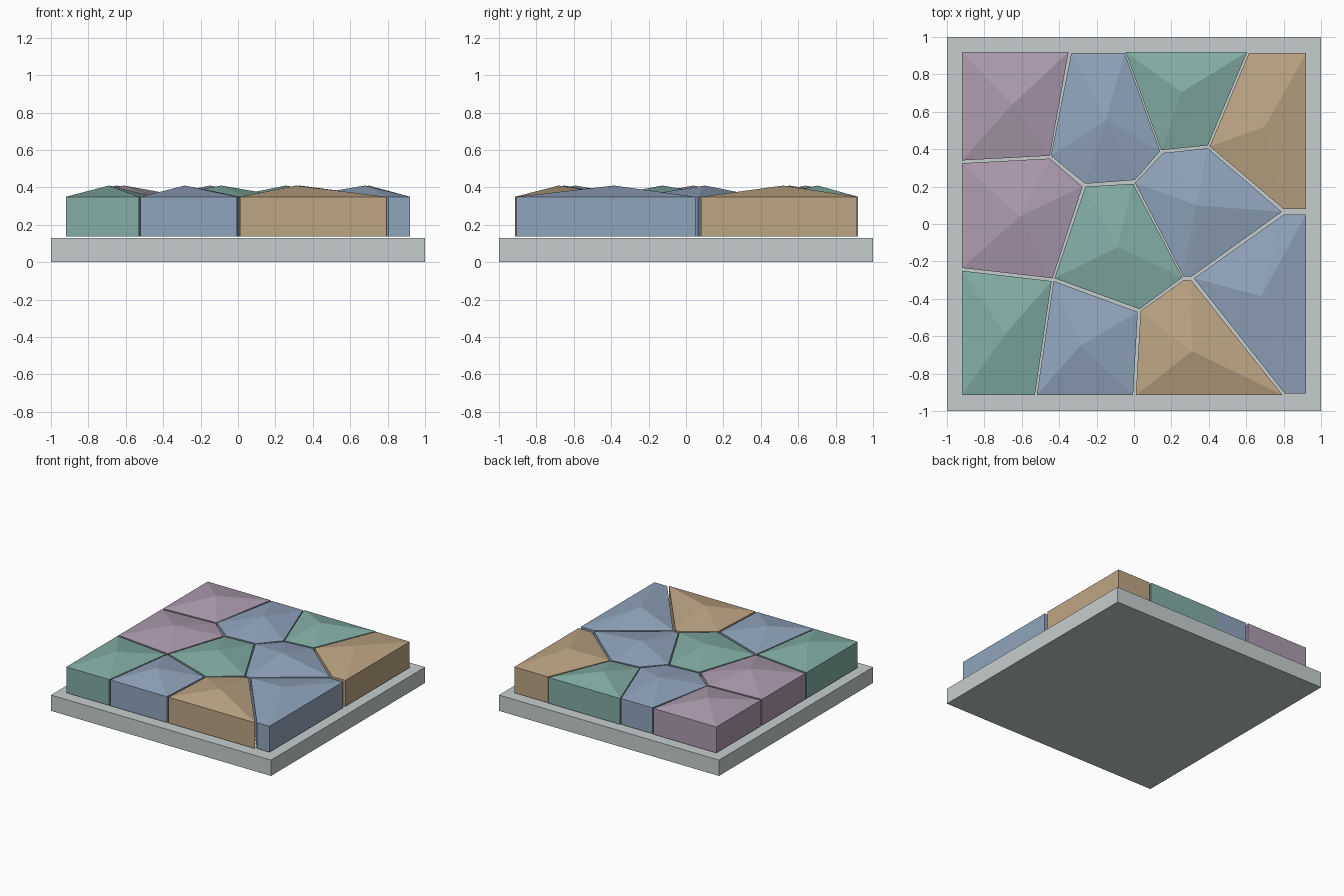
import bpy
import bmesh

if "Cube" in bpy.data.objects:
    bpy.data.objects.remove(bpy.data.objects["Cube"])

BASE_TOP, TILE_BOTTOM, TILE_TOP, TILE_PEAK = 0.13, 0.137, 0.35, 0.41


def material(name, rgb):
    """Flat colour given as 8-bit sRGB, stored as linear."""
    mat = bpy.data.materials.new(name)
    lin = [((c / 255 + 0.055) / 1.055) ** 2.4 for c in rgb]
    mat.diffuse_color = (*lin, 1)
    mat.use_nodes = True
    mat.node_tree.nodes["Principled BSDF"].inputs["Base Color"].default_value = mat.diffuse_color
    return mat


grey = material("pale_grey", (198, 206, 206))
tan = material("tan", (189, 165, 132))
blue = material("slate_blue", (145, 165, 189))
green = material("sage_green", (131, 174, 165))
mauve = material("mauve", (173, 155, 176))


def make_object(name, bm, mat):
    bmesh.ops.recalc_face_normals(bm, faces=bm.faces)
    mesh = bpy.data.meshes.new(name)
    bm.to_mesh(mesh)
    bm.free()
    mesh.materials.append(mat)
    obj = bpy.data.objects.new(name, mesh)
    bpy.context.collection.objects.link(obj)


def tile(name, mat, peak, outline):
    """Straight-sided paving stone with a shallow faceted peak."""
    bm = bmesh.new()
    low = [bm.verts.new((x, y, TILE_BOTTOM)) for x, y in outline]
    high = [bm.verts.new((x, y, TILE_TOP)) for x, y in outline]
    tip = bm.verts.new((*peak, TILE_PEAK))
    bm.faces.new(low)
    for i in range(len(outline)):
        j = (i + 1) % len(outline)
        bm.faces.new((low[i], low[j], high[j], high[i]))
        bm.faces.new((high[i], high[j], tip))
    make_object(name, bm, mat)


# Square base slab
bm = bmesh.new()
bmesh.ops.create_cube(bm, size=1)
bmesh.ops.scale(bm, vec=(2, 2, BASE_TOP), verts=bm.verts)
bmesh.ops.translate(bm, vec=(0, 0, BASE_TOP / 2), verts=bm.verts)
make_object("base_slab", bm, grey)

# Back row of stones
tile("stone_back_left", mauve, (-.65, .64),
     [(-.92, .92), (-.35, .92), (-.45, .365), (-.92, .34)])
tile("stone_back_middle", blue, (-.15, .555),
     [(-.335, .915), (-.05, .915), (.14, .39), (.005, .235), (-.26, .215), (-.445, .365)])
tile("stone_back_inner_right", green, (.255, .705),
     [(-.045, .92), (.605, .92), (.395, .42), (.145, .395)])
tile("stone_back_right", tan, (.70, .52),
     [(.615, .915), (.92, .915), (.92, .08), (.80, .08), (.405, .415)])

# Middle row of stones
tile("stone_middle_left", mauve, (-.61, .04),
     [(-.92, .325), (-.45, .35), (-.275, .20), (-.435, -.29), (-.92, -.235)])
tile("stone_centre", green, (-.09, -.125),
     [(-.26, .20), (-.005, .215), (.26, -.285), (.03, -.455), (-.425, -.29)])
tile("stone_middle_right", blue, (.33, .10),
     [(.155, .38), (.395, .405), (.79, .065), (.31, -.28), (.265, -.28), (.005, .22)])

# Front row of stones
tile("stone_front_left", green, (-.69, -.59),
     [(-.92, -.25), (-.44, -.305), (-.53, -.915), (-.92, -.915)])
tile("stone_front_middle", blue, (-.285, -.65),
     [(-.43, -.305), (.02, -.47), (-.005, -.915), (-.52, -.915)])
tile("stone_front_inner_right", tan, (.31, -.68),
     [(.035, -.465), (.265, -.30), (.305, -.30), (.795, -.915), (.01, -.915)])
tile("stone_front_right", blue, (.68, -.385),
     [(.32, -.29), (.80, .05), (.92, .05), (.92, -.905), (.805, -.905)])
